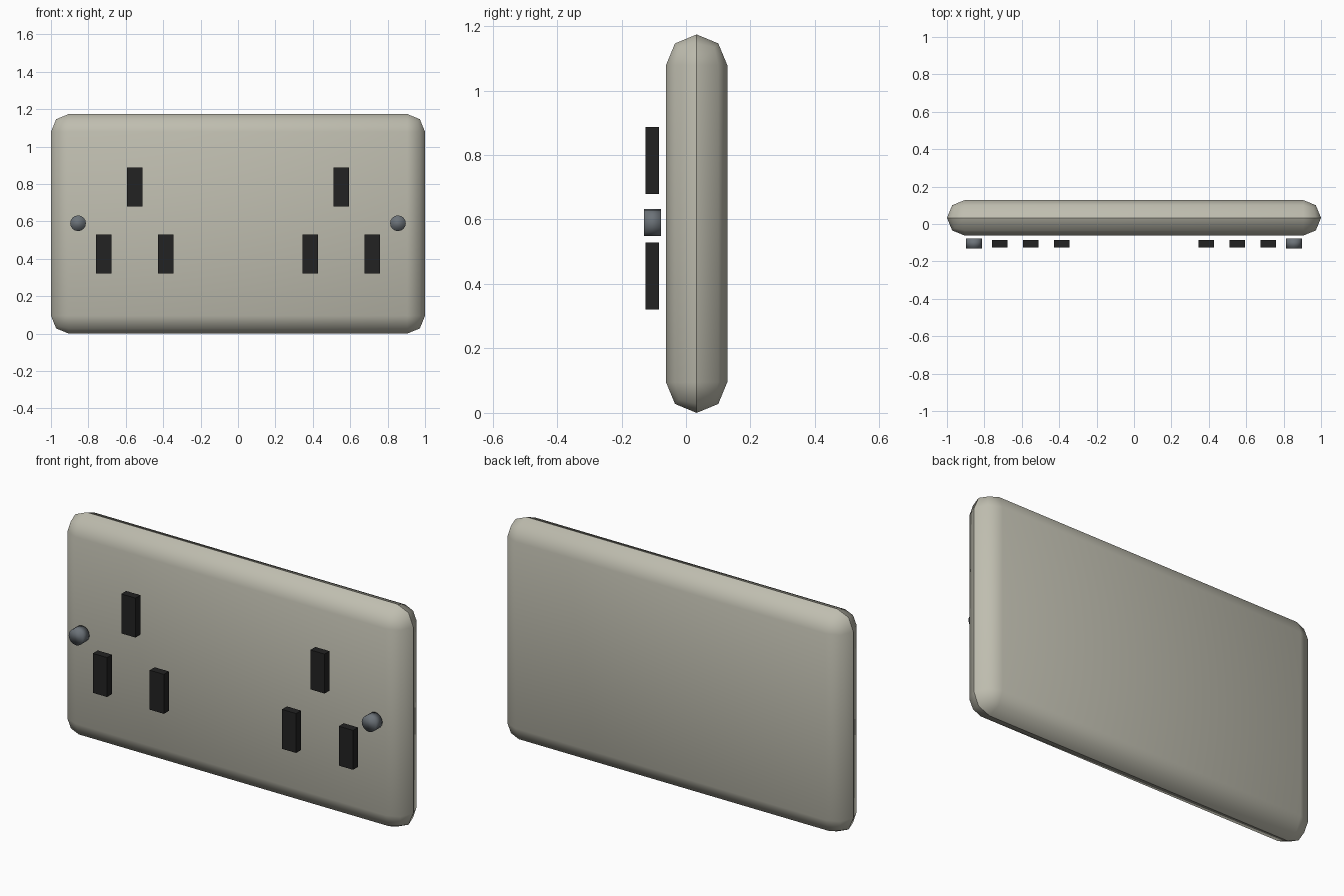
import bpy, bmesh, math
from mathutils import Matrix

if "Cube" in bpy.data.objects:
    bpy.data.objects.remove(bpy.data.objects["Cube"])


def material(name, colour):
    m = bpy.data.materials.new(name)
    m.diffuse_color = (*colour, 1)
    m.use_nodes = True
    m.node_tree.nodes["Principled BSDF"].inputs["Base Color"].default_value = m.diffuse_color
    return m


PLATE = material("warm grey", (0.52, 0.51, 0.43))
BLACK = material("black", (0.016, 0.016, 0.016))
STEEL = material("blue grey steel", (0.15, 0.17, 0.19))


def finish(name, bm, mat, smooth):
    for f in bm.faces:
        f.smooth = smooth
    me = bpy.data.meshes.new(name)
    bm.to_mesh(me)
    bm.free()
    me.materials.append(mat)
    ob = bpy.data.objects.new(name, me)
    bpy.context.collection.objects.link(ob)
    return ob


def box(centre, size):
    bm = bmesh.new()
    bmesh.ops.create_cube(bm, size=1,
                          matrix=Matrix.Translation(centre) @ Matrix.Diagonal((*size, 1)))
    return bm


# Wall plate: fully rounded slab with a crease around the rim
MID_Y, DEPTH, HEIGHT = 0.033, 0.19, 1.174
bm = box((0, MID_Y, HEIGHT / 2), (2, DEPTH, HEIGHT))
bmesh.ops.bevel(bm, geom=bm.edges[:], offset=DEPTH / 2, segments=2,
                profile=0.5, affect='EDGES')
bmesh.ops.remove_doubles(bm, verts=bm.verts[:], dist=0.001)
for e in bm.edges:
    if all(abs(v.co.y - MID_Y) < 0.002 for v in e.verts):
        e.smooth = False
finish("wall_plate", bm, PLATE, True)

# Pin slots and fixing screws, mirrored left and right
for side, s in (("left", -1), ("right", 1)):
    for part, x, z in (("earth_slot", 0.552, 0.783),
                       ("inner_slot", 0.386, 0.425),
                       ("outer_slot", 0.718, 0.425)):
        bm = box((s * x, -0.105, z), (0.083, 0.041, 0.208))
        finish(f"{side}_{part}", bm, BLACK, False)

    bm = bmesh.new()
    bmesh.ops.create_cone(bm, cap_ends=True, segments=16, radius1=0.042,
                          radius2=0.042, depth=0.053,
                          matrix=Matrix.Translation((s * 0.855, -0.1035, 0.59))
                          @ Matrix.Rotation(math.pi / 2, 4, 'X'))
    finish(f"{side}_screw", bm, STEEL, True)
